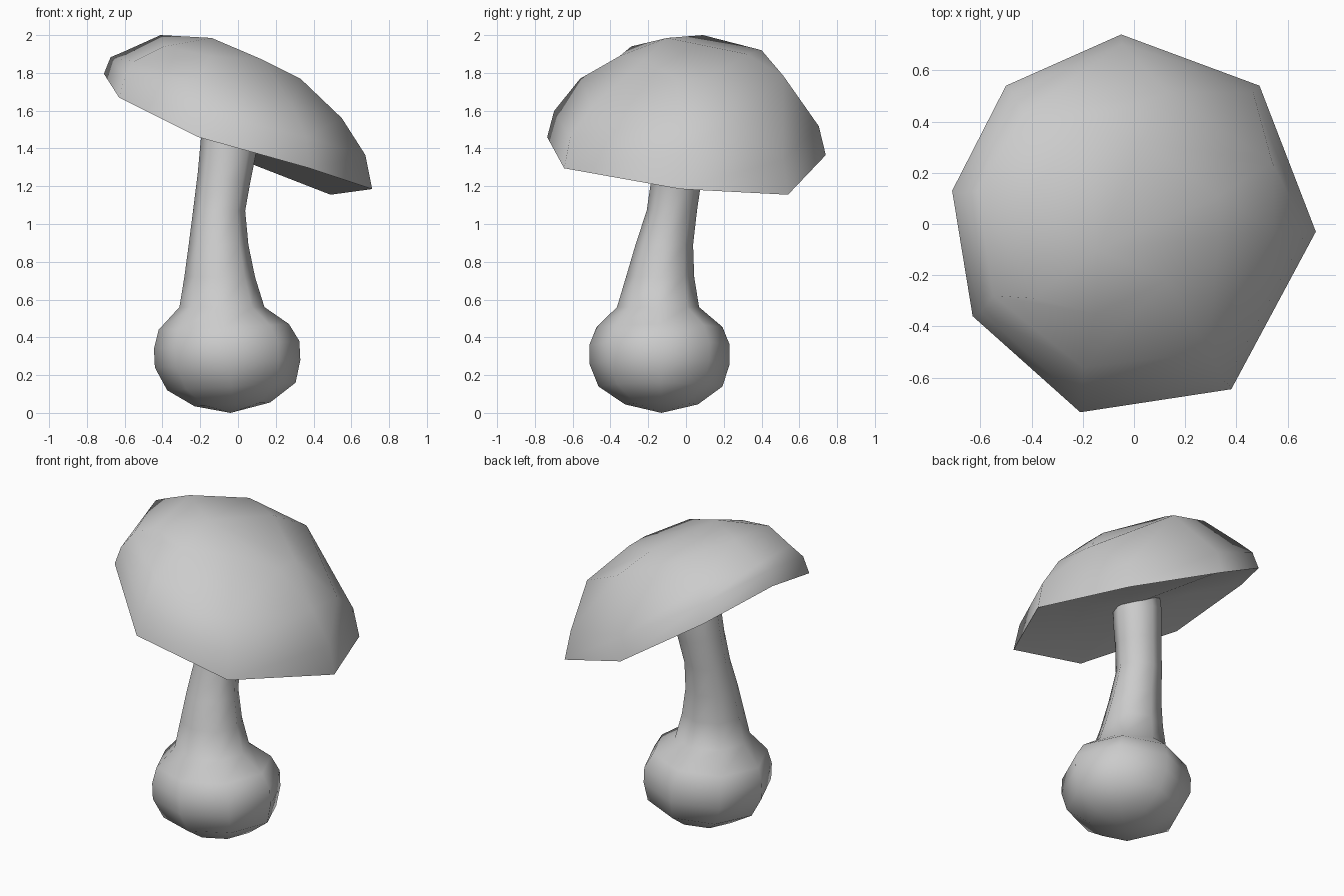
import bpy, bmesh, math
from mathutils import Vector


def loft(name, rings, start, end):
    """Skin equal-sized rings, closing both ends with a fan to a pole."""
    bm = bmesh.new()
    loops = [[bm.verts.new(p) for p in ring] for ring in rings]
    n = len(loops[0])
    for a, b in zip(loops, loops[1:]):
        for i in range(n):
            j = (i + 1) % n
            bm.faces.new((a[i], a[j], b[j], b[i]))
    for loop, pole in ((loops[0], start), (loops[-1], end)):
        tip = bm.verts.new(pole)
        for i in range(n):
            bm.faces.new((loop[i], loop[(i + 1) % n], tip))
    bmesh.ops.recalc_face_normals(bm, faces=bm.faces)
    mesh = bpy.data.meshes.new(name)
    bm.to_mesh(mesh)
    bm.free()
    obj = bpy.data.objects.new(name, mesh)
    bpy.context.collection.objects.link(obj)
    bpy.ops.object.select_all(action='DESELECT')
    obj.select_set(True)
    bpy.context.view_layer.objects.active = obj
    bpy.ops.object.shade_smooth_by_angle(angle=math.radians(62))
    return obj


# Stem with bulb: cx, cy, z, radius, lean of the ring along x
SIDES = 8
stem_profile = [
    (-0.03, -0.13, 0.045, 0.20, 0.01),
    (-0.035, -0.135, 0.14, 0.34, 0.02),
    (-0.055, -0.14, 0.26, 0.385, 0.02),
    (-0.06, -0.14, 0.36, 0.385, 0.02),
    (-0.075, -0.14, 0.455, 0.345, 0.015),
    (-0.085, -0.148, 0.56, 0.225, 0.0),
    (-0.097, -0.137, 0.72, 0.187, 0.0),
    (-0.103, -0.115, 0.89, 0.158, 0.0),
    (-0.10, -0.075, 1.07, 0.138, 0.0),
    (-0.075, -0.05, 1.24, 0.138, -0.03),
    (-0.05, -0.03, 1.42, 0.145, -0.05),
    (-0.04, -0.03, 1.52, 0.14, -0.05),
]
stem_rings = []
for cx, cy, z, r, lean in stem_profile:
    angles = [math.tau * i / SIDES for i in range(SIDES)]
    stem_rings.append([(cx + r * math.cos(a), cy + 0.965 * r * math.sin(a),
                        z + lean * math.cos(a)) for a in angles])
loft("stem", stem_rings, (-0.04, -0.13, 0.0), (-0.04, -0.03, 1.53))

# Cap: uneven tilted rim, scaled for the underside and the side wall
rim_centre = Vector((0, 0, 1.45))
rim = [Vector(p) - rim_centre for p in (
    (0.71, -0.03, 1.185), (0.49, 0.54, 1.155), (-0.05, 0.74, 1.365),
    (-0.50, 0.54, 1.65), (-0.71, 0.13, 1.795), (-0.63, -0.36, 1.67),
    (-0.21, -0.735, 1.46), (0.38, -0.645, 1.295))]


def rim_ring(height, scale, tilt):
    return [(p.x * scale, p.y * scale, height + p.z * tilt) for p in rim]


# Hand-placed irregular shoulder and crown rings
shoulder = [
    (0.55, -0.03, 1.56), (0.54, 0.24, 1.54), (0.13, 0.515, 1.785),
    (-0.43, 0.43, 1.85), (-0.61, 0.13, 1.91), (-0.55, -0.28, 1.86),
    (-0.20, -0.56, 1.77), (0.29, -0.50, 1.62)]
crown = [
    (0.33, -0.05, 1.77), (0.33, 0.11, 1.77), (0.03, 0.32, 1.90),
    (-0.20, 0.40, 1.92), (-0.41, 0.09, 2.0), (-0.39, -0.29, 1.94),
    (-0.15, -0.35, 1.89), (0.13, -0.22, 1.87)]
loft("cap", [rim_ring(1.46, 0.5, 0.5), rim_ring(1.46, 0.92, 0.92),
             rim_ring(1.45, 1, 1), rim_ring(1.59, 0.95, 0.85),
             shoulder, crown],
     (0, 0, 1.46), (-0.14, -0.10, 1.985))
